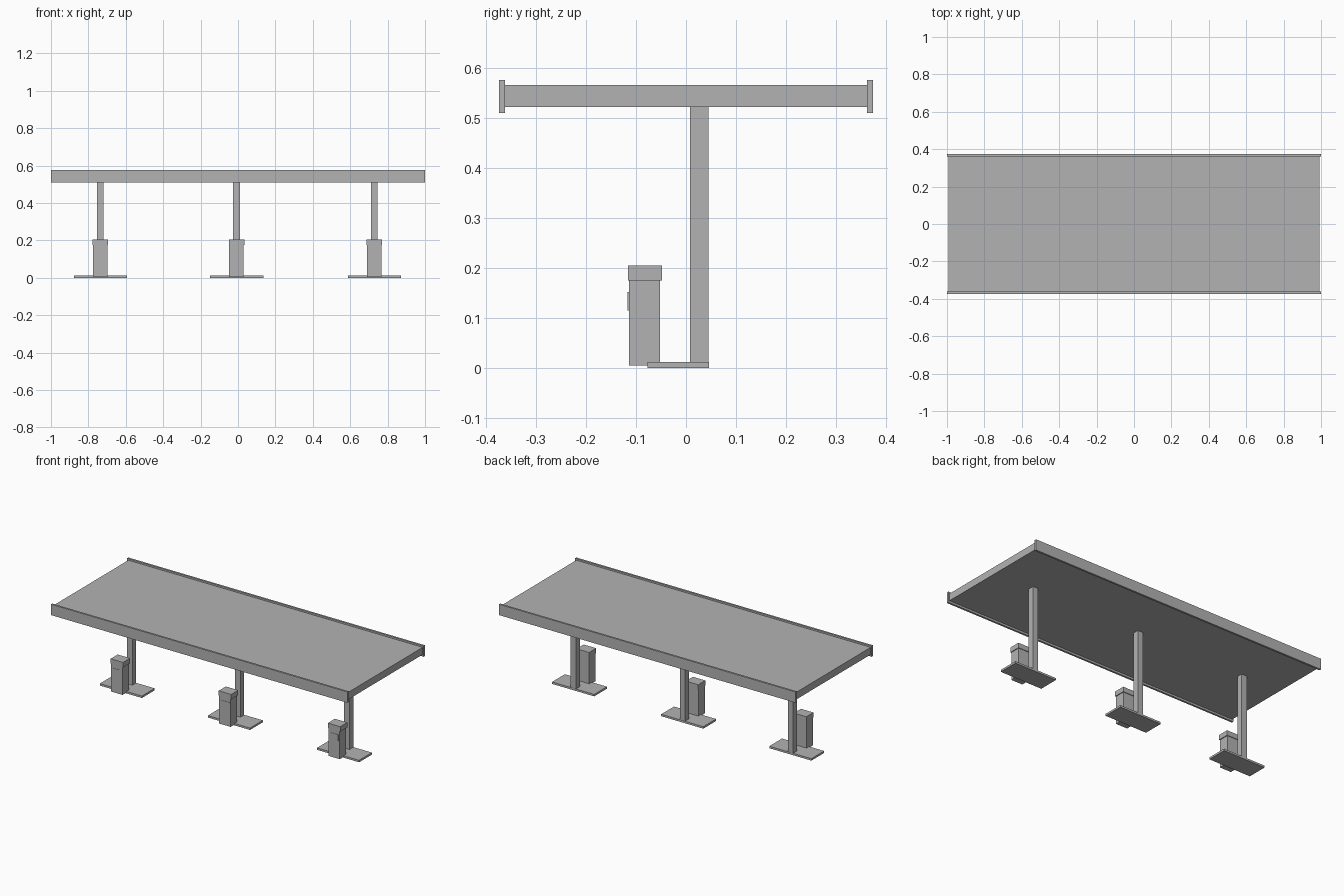
import bpy

if "Cube" in bpy.data.objects:
    bpy.data.objects.remove(bpy.data.objects["Cube"])

grey = bpy.data.materials.new("plain_grey")
grey.diffuse_color = (0.45, 0.45, 0.45, 1)
grey.use_nodes = True
grey.node_tree.nodes["Principled BSDF"].inputs["Base Color"].default_value = grey.diffuse_color


def box(name, x, y, z):
    """Box from (min, max) ranges on each axis."""
    bpy.ops.mesh.primitive_cube_add(size=1)
    ob = bpy.context.object
    ob.name = name
    ob.location = [(a + b) / 2 for a, b in (x, y, z)]
    ob.scale = [b - a for a, b in (x, y, z)]
    bpy.ops.object.transform_apply(location=True, rotation=False, scale=True)
    ob.data.materials.append(grey)
    return ob


# Canopy slab with a raised fascia along each long side
box("canopy_slab", (-0.993, 0.993), (-0.361, 0.361), (0.522, 0.566))
box("front_fascia", (-1, 1), (-0.373, -0.361), (0.51, 0.576))
box("back_fascia", (-1, 1), (0.361, 0.373), (0.51, 0.576))

# Three islands, each with a column and a fuel pump
for tag, cx in (("left", -0.736), ("middle", -0.007), ("right", 0.729)):
    box(tag + "_island", (cx - 0.142, cx + 0.142), (-0.077, 0.046), (0, 0.012))
    box(tag + "_column", (cx - 0.0185, cx + 0.0175), (0.008, 0.045), (0.012, 0.522))
    box(tag + "_pump_body", (cx - 0.04, cx + 0.037), (-0.114, -0.052), (0.005, 0.175))
    box(tag + "_pump_cap", (cx - 0.042, cx + 0.042), (-0.116, -0.048), (0.175, 0.205))
    # thin trim strip across the pump front
    box(tag + "_pump_trim", (cx - 0.03, cx + 0.028), (-0.1155, -0.114), (0.147, 0.152))

# Nozzle plate on the right pump
box("right_nozzle", (0.748, 0.757), (-0.117, -0.114), (0.115, 0.152))
